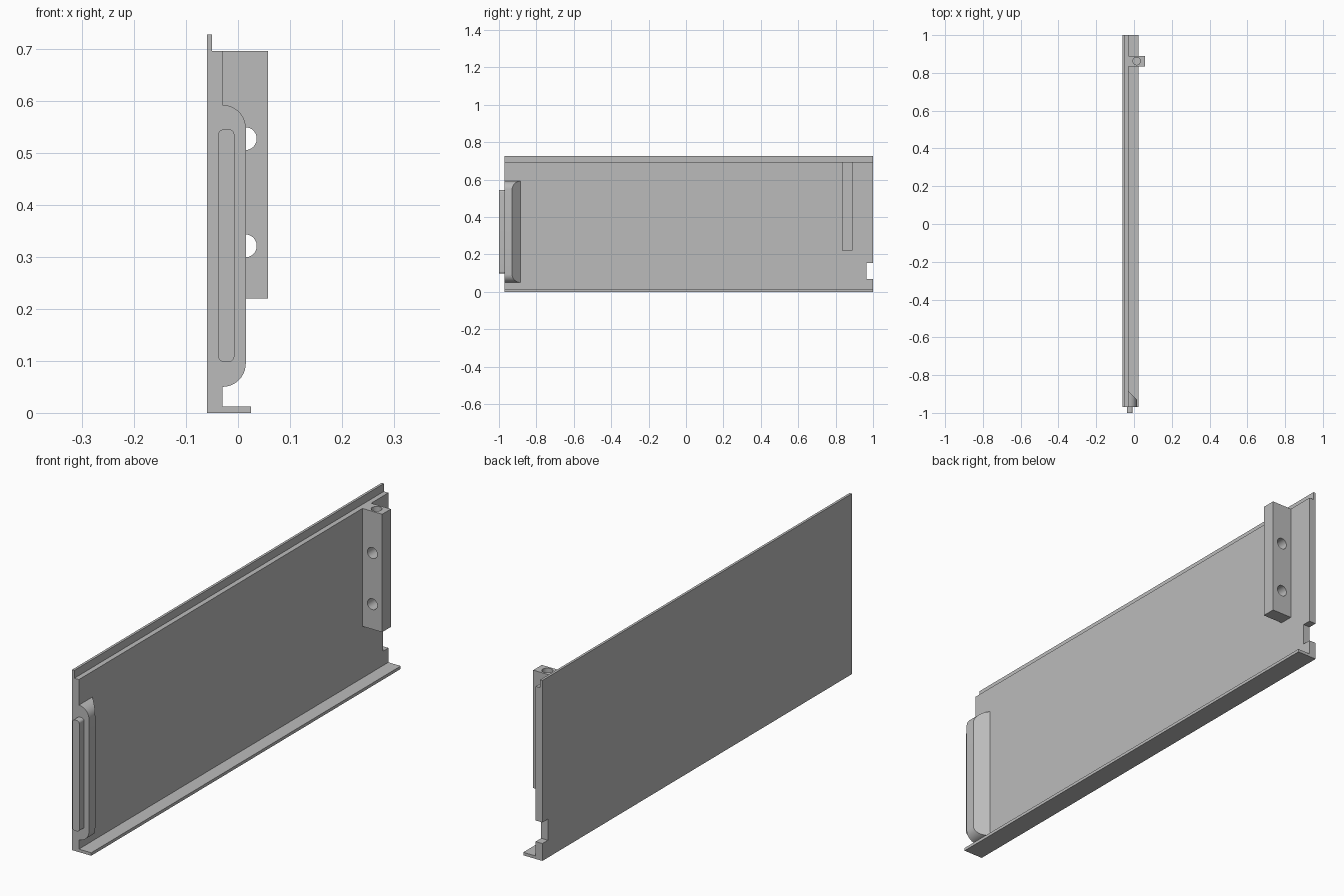
import bpy
import bmesh
from math import sin, cos, pi
from mathutils import Vector

if "Cube" in bpy.data.objects:
    bpy.data.objects.remove(bpy.data.objects["Cube"], do_unlink=True)

grey = bpy.data.materials.new("plain grey")
grey.use_nodes = True
COLOUR = (0.5, 0.5, 0.5, 1)
grey.diffuse_color = COLOUR
grey.node_tree.nodes["Principled BSDF"].inputs["Base Color"].default_value = COLOUR

FRONT, BACK = -0.97, 1.0


def prism(name, profile, y0, y1):
    """Extrude an (x, z) profile along y."""
    bm = bmesh.new()
    face = bm.faces.new([bm.verts.new((x, y0, z)) for x, z in profile])
    new = bmesh.ops.extrude_face_region(bm, geom=[face])["geom"]
    verts = [v for v in new if isinstance(v, bmesh.types.BMVert)]
    bmesh.ops.translate(bm, vec=(0, y1 - y0, 0), verts=verts)
    bmesh.ops.recalc_face_normals(bm, faces=bm.faces)
    mesh = bpy.data.meshes.new(name)
    bm.to_mesh(mesh)
    bm.free()
    obj = bpy.data.objects.new(name, mesh)
    bpy.context.collection.objects.link(obj)
    mesh.materials.append(grey)
    return obj


def arc(x, z, r, start, steps=10):
    """Quarter arc, counter-clockwise from the start angle."""
    angles = [start + pi / 2 * i / steps for i in range(steps + 1)]
    return [(x + r * cos(a), z + r * sin(a)) for a in angles]


def box(x0, x1, z0, z1):
    return [(x0, z0), (x1, z0), (x1, z1), (x0, z1)]


def cylinder(name, location, radius, depth, rotation=(0, 0, 0)):
    bpy.ops.mesh.primitive_cylinder_add(vertices=40, radius=radius, depth=depth,
                                        location=location, rotation=rotation)
    obj = bpy.context.object
    obj.name = name
    obj.data.materials.append(grey)
    return obj


def cut(obj, cutter):
    mod = obj.modifiers.new("cut", "BOOLEAN")
    mod.operation = "DIFFERENCE"
    mod.solver = "EXACT"
    mod.object = cutter
    cutter.hide_render = True
    cutter.hide_viewport = False
    bpy.context.view_layer.update()
    bpy.context.view_layer.objects.active = obj
    bpy.ops.object.modifier_apply(modifier=mod.name)
    bpy.data.objects.remove(cutter, do_unlink=True)


def smooth(obj):
    bpy.ops.object.select_all(action="DESELECT")
    obj.select_set(True)
    bpy.context.view_layer.objects.active = obj
    bpy.ops.object.shade_smooth_by_angle(angle=pi / 6)


# Long panel with top lip and bottom flange, notched at the rear edge
panel = prism("panel", [(-0.06, 0), (0.025, 0), (0.025, 0.012), (-0.03, 0.012),
                        (-0.03, 0.695), (-0.05, 0.695), (-0.05, 0.727),
                        (-0.06, 0.727)], FRONT, BACK)
cut(panel, prism("notch_cutter", box(-0.1, 0, 0.07, 0.155), 0.965, 1.1))

# Rounded grip block, sloping back into the panel
R = 0.045
grip = prism("grip_block", [(-0.03, 0.05)] + arc(-0.03, 0.05 + R, R, -pi / 2)[1:]
             + arc(-0.03, 0.592 - R, R, 0), FRONT, -0.885)
bm = bmesh.new()
bm.from_mesh(grip.data)
cutting = bmesh.ops.bisect_plane(bm, geom=bm.verts[:] + bm.edges[:] + bm.faces[:],
                                 plane_co=Vector((-0.03, -0.885, 0)),
                                 plane_no=Vector((1, 1, 0)), clear_outer=True)
edges = [e for e in cutting["geom_cut"] if isinstance(e, bmesh.types.BMEdge)]
bmesh.ops.holes_fill(bm, edges=[e for e in bm.edges if e.is_boundary])
bmesh.ops.recalc_face_normals(bm, faces=bm.faces)
bm.to_mesh(grip.data)
bm.free()
smooth(grip)

# Slim rounded tab on the front end
X0, X1, Z0, Z1, r = -0.038, -0.007, 0.098, 0.545, 0.011
tab = prism("front_tab", arc(X1 - r, Z0 + r, r, -pi / 2) + arc(X1 - r, Z1 - r, r, 0)
            + arc(X0 + r, Z1 - r, r, pi / 2) + arc(X0 + r, Z0 + r, r, pi), -1, FRONT)
smooth(tab)

# Mounting post with two cross holes and a blind hole in the top
post = prism("mounting_post", box(-0.03, 0.058, 0.22, 0.695), 0.835, 0.89)
for z in (0.321, 0.527):
    cut(post, cylinder("cross_hole_cutter", (0.014, 0.8625, z), 0.022, 0.2, (pi / 2, 0, 0)))
cut(post, cylinder("top_hole_cutter", (0.014, 0.8625, 0.695), 0.02, 0.16))
smooth(post)
